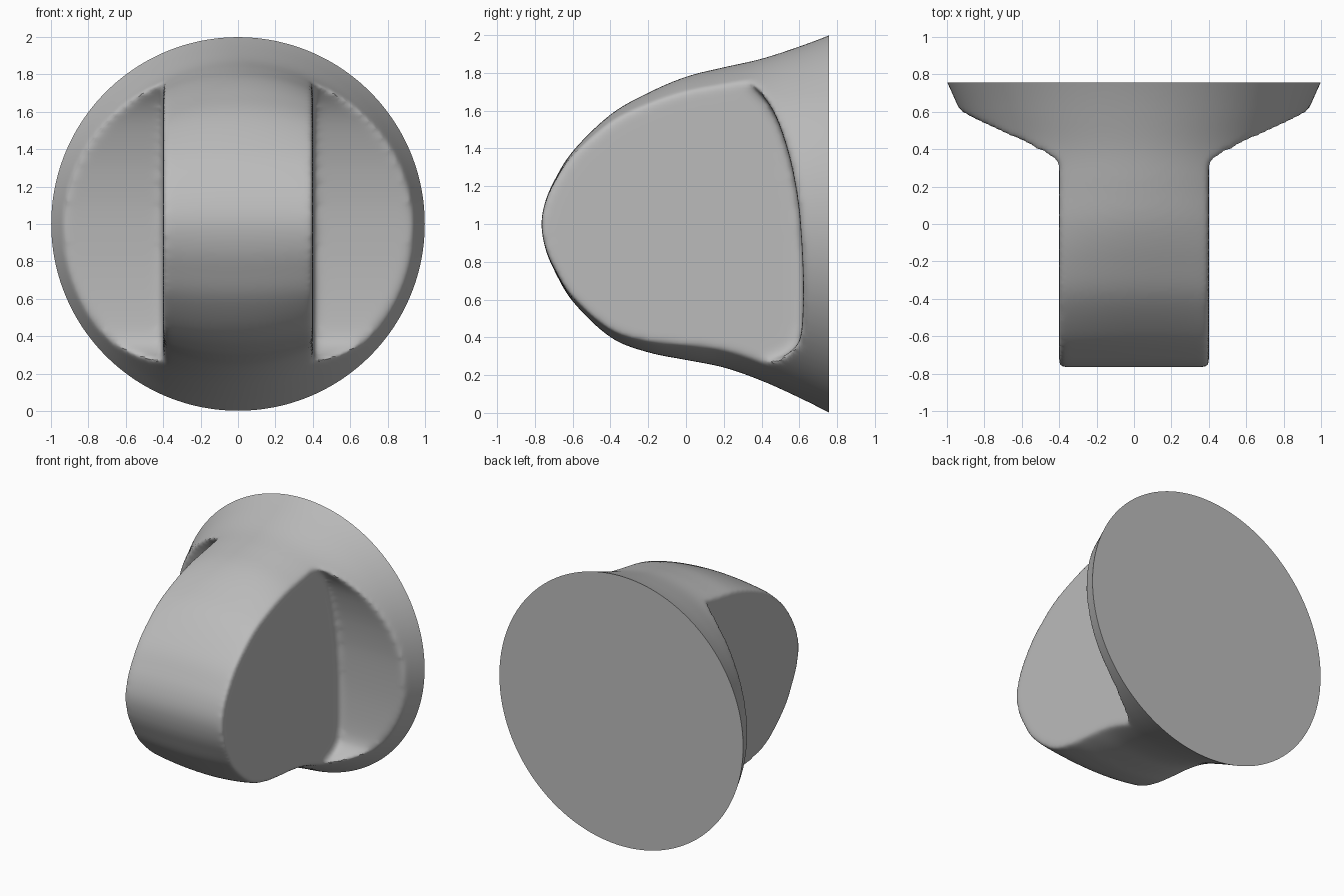
import bpy, bmesh, math

cube = bpy.data.objects.get("Cube")
if cube:
    bpy.data.objects.remove(cube, do_unlink=True)

gray = bpy.data.materials.new("plain_gray")
gray.use_nodes = True
COLOR = (0.5, 0.5, 0.5, 1)
gray.diffuse_color = COLOR
gray.node_tree.nodes["Principled BSDF"].inputs["Base Color"].default_value = COLOR


def make_object(name, bm):
    bmesh.ops.recalc_face_normals(bm, faces=bm.faces)
    mesh = bpy.data.meshes.new(name)
    bm.to_mesh(mesh)
    bm.free()
    mesh.materials.append(gray)
    obj = bpy.data.objects.new(name, mesh)
    bpy.context.collection.objects.link(obj)
    return obj


def loft(name, rings):
    """Closed solid through rings with equal point counts."""
    bm = bmesh.new()
    loops = [[bm.verts.new(p) for p in ring] for ring in rings]
    n = len(loops[0])
    for a, b in zip(loops, loops[1:]):
        for i in range(n):
            j = (i + 1) % n
            bm.faces.new((a[i], a[j], b[j], b[i]))
    bm.faces.new(loops[0])
    bm.faces.new(loops[-1])
    return make_object(name, bm)


def spline(points, steps):
    """Smooth interpolation through the given points."""
    ext = [points[0]] + points + [points[-1]]
    out = []
    for a, b, c, d in zip(ext, ext[1:], ext[2:], ext[3:]):
        for k in range(steps):
            t = k / steps
            out.append(tuple(
                0.5 * (2 * q + (r - p) * t + (2 * p - 5 * q + 4 * r - s) * t * t
                       + (3 * q - p - 3 * r + s) * t ** 3)
                for p, q, r, s in zip(a, b, c, d)))
    return out + [points[-1]]


# Knob body: elliptical sections along y (depth, bottom, top, half width)
sections = [
    (-0.765, 0.97, 1.03, 1.35), (-0.745, 0.87, 1.12, 1.33), (-0.7, 0.76, 1.225, 1.3),
    (-0.6, 0.59, 1.385, 1.22), (-0.4, 0.4, 1.58, 1.1), (-0.2, 0.32, 1.695, 1.0),
    (0, 0.28, 1.78, 0.9), (0.2, 0.24, 1.83, 0.85), (0.4, 0.17, 1.875, 0.855),
    (0.6, 0.08, 1.94, 0.93), (0.76, 0, 2, 1), (0.9, -0.07, 2.06, 1.065)]
rings = []
for y, low, high, width in spline(sections, 5):
    rings.append([(width * math.cos(a), y, (low + high) / 2 + (high - low) / 2 * math.sin(a))
                  for a in (2 * math.pi * i / 96 for i in range(96))])
knob = loft("knob", rings)

# Side pockets: dished floor profile (depth, height), swept sideways
floor = spline([(0.2, 1.8), (0.35, 1.735), (0.46, 1.6), (0.535, 1.4), (0.58, 1.2), (0.605, 1),
                (0.62, 0.7), (0.61, 0.42), (0.56, 0.33), (0.45, 0.275), (0.2, 0.22)], 4)
outline = [(-1, 2.3), (0.2, 2.3)] + floor + [(0.2, -0.3), (-1, -0.3)]
cutters = [loft(label + "_pocket_cutter", [[(side * x, y, z) for y, z in outline] for x in (0.4, 1.6)])
           for side, label in ((1, "left"), (-1, "right"))]

# Flat back cutter
corners = ((-2, -1), (2, -1), (2, 3), (-2, 3))
back = loft("back_cutter", [[(x, y, z) for x, z in corners] for y in (0.757, 1.5)])


def cut(cutter):
    mod = knob.modifiers.new("cut", "BOOLEAN")
    mod.operation = "DIFFERENCE"
    mod.solver = "EXACT"
    mod.object = cutter
    cutter.hide_render = True
    cutter.hide_set(True)


# Cut the pockets, soften all edges, then slice the back flat
for cutter in cutters:
    cut(cutter)
remesh = knob.modifiers.new("even_surface", "REMESH")
remesh.mode = "VOXEL"
remesh.voxel_size = 0.018
smooth = knob.modifiers.new("soft_edges", "SMOOTH")
smooth.factor = 0.5
smooth.iterations = 14
cut(back)

# Apply the modifiers and shade smooth, keeping the back rim sharp
bpy.context.view_layer.update()
evaluated = knob.evaluated_get(bpy.context.evaluated_depsgraph_get())
mesh = bpy.data.meshes.new_from_object(evaluated)
knob.modifiers.clear()
knob.data = mesh
mesh.materials.clear()
mesh.materials.append(gray)
for face in mesh.polygons:
    face.material_index = 0
for cutter in cutters + [back]:
    bpy.data.objects.remove(cutter, do_unlink=True)
bpy.ops.object.select_all(action="DESELECT")
knob.select_set(True)
bpy.context.view_layer.objects.active = knob
bpy.ops.object.shade_smooth_by_angle(angle=math.radians(40))
